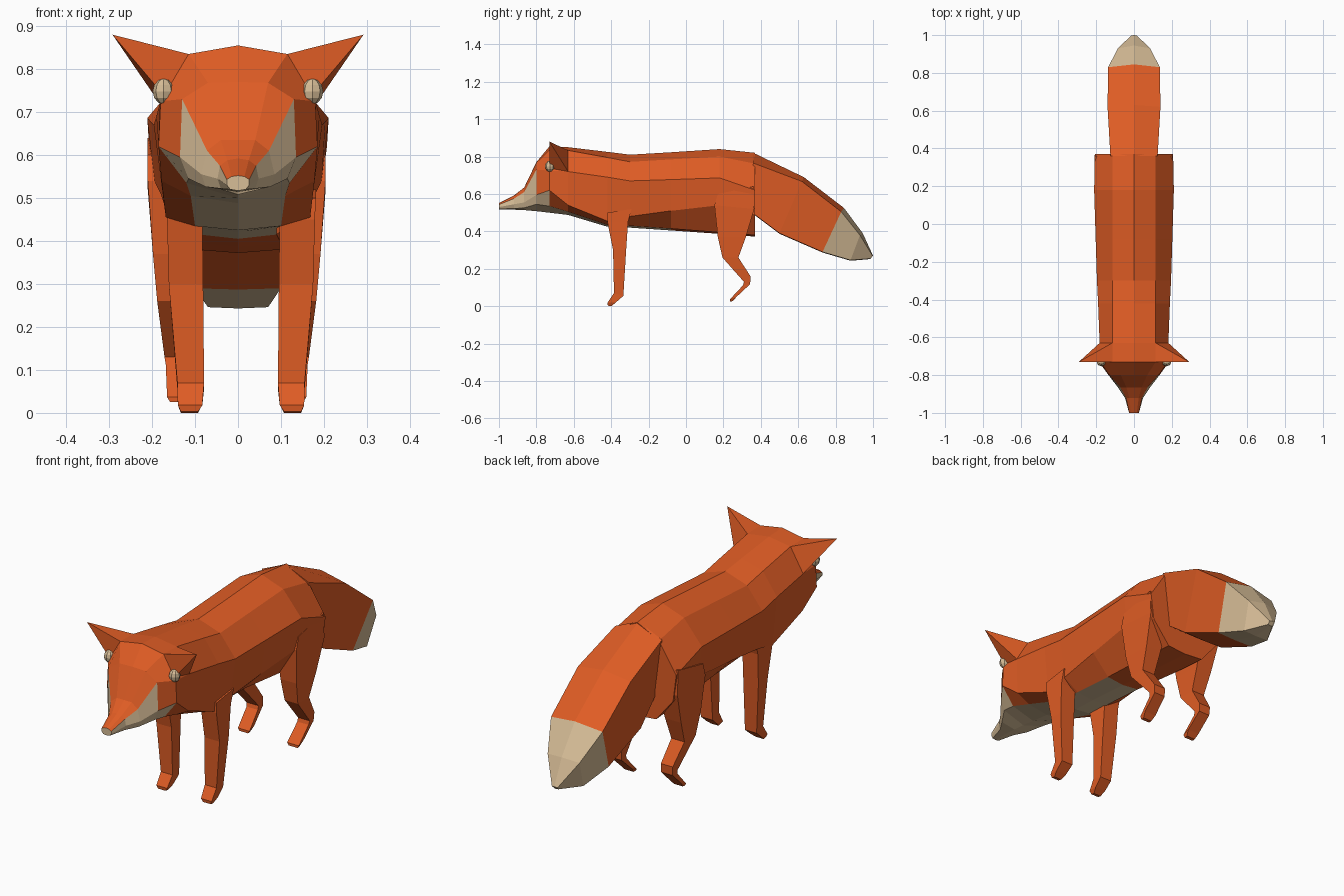
import bpy
import bmesh
from mathutils import Vector

cube = bpy.data.objects.get("Cube")
if cube:
    bpy.data.objects.remove(cube, do_unlink=True)


def make_material(name, colour):
    material = bpy.data.materials.new(name)
    material.use_nodes = True
    material.diffuse_color = colour
    for node in material.node_tree.nodes:
        if node.type == "BSDF_PRINCIPLED":
            node.inputs["Base Color"].default_value = colour
            node.inputs["Roughness"].default_value = 0.9
    return material


orange_fur = make_material("orange_fur", (0.74, 0.108, 0.018, 1))
cream_fur = make_material("cream_fur", (0.68, 0.51, 0.31, 1))
ORANGE, CREAM = 0, 1


def finish(name, bm):
    """Turn a bmesh into a flat-shaded object with the two fur colours."""
    bmesh.ops.recalc_face_normals(bm, faces=bm.faces[:])
    mesh = bpy.data.meshes.new(name)
    bm.to_mesh(mesh)
    bm.free()
    mesh.materials.append(orange_fur)
    mesh.materials.append(cream_fur)
    obj = bpy.data.objects.new(name, mesh)
    bpy.context.collection.objects.link(obj)
    return obj


def loft(name, rings, colour_rule=lambda segment, strip: ORANGE):
    """Skin a row of rings and cap both ends; strips count down from the top."""
    bm = bmesh.new()
    rows = [[bm.verts.new(point) for point in ring] for ring in rings]
    count = len(rows[0])
    for segment, (near, far) in enumerate(zip(rows, rows[1:])):
        for i in range(count):
            k = (i + 1) % count
            face = bm.faces.new((near[i], near[k], far[k], far[i]))
            face.material_index = colour_rule(segment, min(i, count - 1 - i))
    for row, segment in ((rows[0], 0), (rows[-1], len(rows) - 2)):
        cap = bm.faces.new(row)
        cap.material_index = colour_rule(segment, count // 2 - 1)
    return finish(name, bm)


def mirrored_ring(half):
    """Close a half ring, running from top to bottom, across the middle plane."""
    other = [(-x, y, z) for x, y, z in reversed(half[1:-1])]
    return list(half) + other


# Head, neck and trunk: y, ridge z, then (x, z) of shoulder edge, flank,
# lower flank and belly edge, then keel z
torso_sections = [
    (-1.0, .552, (.015, .55), (.026, .543), (.026, .53), (.018, .52), .517),
    (-.92, .592, (.025, .588), (.042, .575), (.048, .545), (.04, .522), .516),
    (-.865, .635, (.04, .635), (.072, .61), (.085, .555), (.075, .526), .514),
    (-.80, .77, (.07, .768), (.13, .73), (.135, .595), (.115, .545), .508),
    (-.73, .855, (.115, .835), (.18, .725), (.185, .62), (.12, .535), .5),
    (-.63, .85, (.115, .833), (.182, .72), (.178, .54), (.11, .505), .488),
    (-.42, .825, (.115, .795), (.19, .69), (.168, .455), (.1, .435), .425),
    (-.30, .81, (.115, .772), (.196, .67), (.17, .48), (.09, .43), .42),
    (-.08, .823, (.115, .785), (.203, .677), (.18, .51), (.09, .415), .405),
    (.18, .84, (.115, .8), (.211, .686), (.195, .54), (.1, .395), .387),
    (.37, .82, (.115, .762), (.207, .62), (.19, .49), (.1, .38), .372),
]


def torso_colour(segment, strip):
    near_y = torso_sections[segment][0]
    muzzle_side = strip >= 2 and near_y < -.82
    jaw = strip >= 3 and near_y < -.75
    chest = strip == 4 and near_y < -.2
    return CREAM if muzzle_side or jaw or chest else ORANGE


torso_rings = []
for y, ridge, *edges, keel in torso_sections:
    half = [(0, y, ridge)] + [(x, y, z) for x, z in edges] + [(0, y, keel)]
    torso_rings.append(mirrored_ring(half))
loft("body_and_head", torso_rings, torso_colour)


# Bushy tail: (y, z) of ridge, upper edge and lower edge, then half widths
tail_sections = [
    ((.36, .82), (.36, .765), (.34, .51), .125, .09),
    ((.63, .69), (.62, .667), (.50, .39), .14, .11),
    ((.845, .525), (.83, .505), (.73, .29), .137, .1),
    ((.945, .39), (.93, .38), (.88, .246), .085, .07),
    ((1.0, .27), (.998, .268), (.985, .255), .015, .012),
]
tail_rings = []
for ridge, upper, lower, upper_width, lower_width in tail_sections:
    tail_rings.append(mirrored_ring([
        (0, *ridge), (upper_width, *upper), (lower_width, *lower),
        (0, lower[0], lower[1] - .003),
    ]))
loft("tail", tail_rings, lambda segment, strip: CREAM if segment >= 2 else ORANGE)


# Legs: (y, z) of the front and back edges, then inner and outer x
front_leg_sections = [
    ((-.42, .50), (-.29, .52), .09, .174),
    ((-.42, .45), (-.31, .45), .09, .172),
    ((-.39, .30), (-.32, .30), .088, .168),
    ((-.385, .07), (-.335, .055), .086, .148),
    ((-.42, .018), (-.375, .02), .09, .147),
    ((-.418, .003), (-.40, 0), .1, .14),
]
hind_leg_sections = [
    ((.17, .60), (.36, .64), .10, .207),
    ((.152, .54), (.365, .52), .10, .207),
    ((.17, .37), (.32, .37), .11, .195),
    ((.195, .26), (.28, .26), .115, .185),
    ((.31, .13), (.345, .16), .105, .168),
    ((.305, .112), (.343, .118), .105, .165),
    ((.235, .037), (.27, .05), .1, .162),
    ((.235, .025), (.25, .027), .108, .155),
]


def build_leg(name, sections, side, sway):
    rings = []
    for (front_y, front_z), (back_y, back_z), inner, outer in sections:
        rings.append([
            (side * x + sway, y, z) for x, y, z in (
                (inner, front_y, front_z), (outer, front_y, front_z),
                (outer, back_y, back_z), (inner, back_y, back_z))
        ])
    loft(name, rings)


def build_ear(name, side):
    corners = [
        (.115, -.73, .835), (.165, -.73, .73), (.115, -.63, .833),
        (.182, -.63, .72), (.292, -.73, .88),
    ]
    bm = bmesh.new()
    for x, y, z in corners:
        bm.verts.new((side * x, y, z))
    bmesh.ops.convex_hull(bm, input=bm.verts[:])
    finish(name, bm)


def build_eye(name, side):
    bm = bmesh.new()
    bmesh.ops.create_uvsphere(bm, u_segments=8, v_segments=6, radius=.03)
    bmesh.ops.scale(bm, vec=Vector((.85, .85, 1)), verts=bm.verts[:])
    bmesh.ops.translate(bm, vec=Vector((side * .173, -.728, .748)), verts=bm.verts[:])
    for face in bm.faces:
        face.material_index = CREAM
    finish(name, bm)


for label, side in (("left", 1), ("right", -1)):
    build_leg(f"{label}_front_leg", front_leg_sections, side, .007)
    build_leg(f"{label}_hind_leg", hind_leg_sections, side, -.003)
    build_ear(f"{label}_ear", side)
    build_eye(f"{label}_eye", side)
